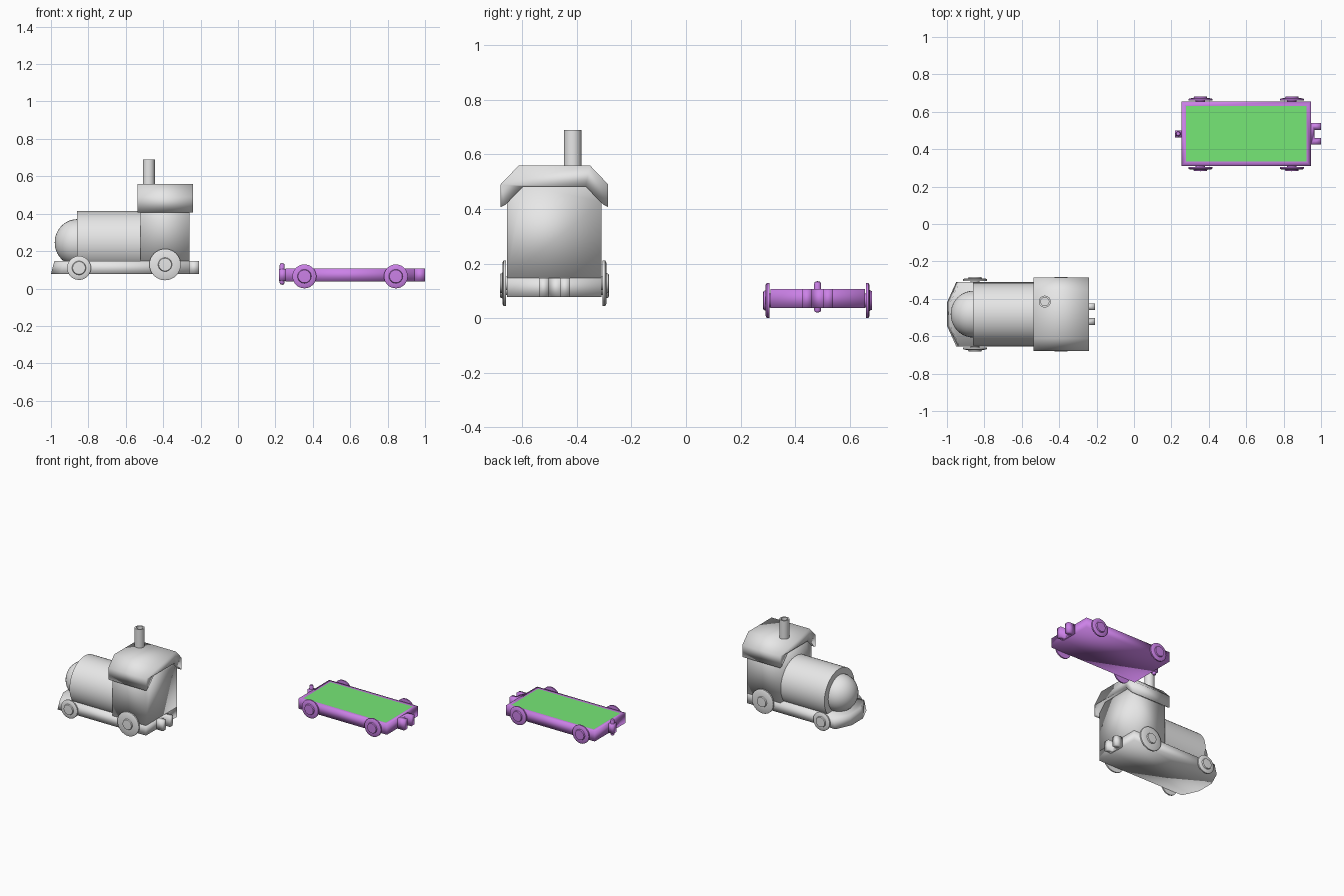
import bpy, bmesh, math
from mathutils import Vector, Matrix

if "Cube" in bpy.data.objects:
    bpy.data.objects.remove(bpy.data.objects["Cube"], do_unlink=True)


def material(name, rgb):
    mat = bpy.data.materials.new(name)
    mat.use_nodes = True
    mat.diffuse_color = (*rgb, 1)
    mat.node_tree.nodes["Principled BSDF"].inputs["Base Color"].default_value = (*rgb, 1)
    return mat


GREY = material("light_grey", (0.8, 0.8, 0.8))
PURPLE = material("purple", (0.6, 0.22, 0.8))
GREEN = material("green", (0.18, 0.8, 0.18))
ENGINE_Y, WAGON_Y = -0.482, 0.482
HALF = 0.173                      # half width of both bodies


def finish(bm, name, mat, angle=None):
    """Turn a bmesh into an object; angle=None smooths every edge."""
    bmesh.ops.remove_doubles(bm, verts=bm.verts, dist=1e-5)
    bmesh.ops.recalc_face_normals(bm, faces=bm.faces)
    mesh = bpy.data.meshes.new(name)
    bm.to_mesh(mesh)
    bm.free()
    mesh.materials.append(mat)
    obj = bpy.data.objects.new(name, mesh)
    bpy.context.collection.objects.link(obj)
    for o in bpy.context.selected_objects:
        o.select_set(False)
    obj.select_set(True)
    bpy.context.view_layer.objects.active = obj
    if angle is None:
        bpy.ops.object.shade_smooth()
    else:
        bpy.ops.object.shade_smooth_by_angle(angle=math.radians(angle))
    return obj


def prism(points, axis, lo, hi):
    """Extrude a closed 2D outline along x (outline in y, z) or z (outline in x, y)."""
    bm = bmesh.new()
    place = (lambda p, t: (t, *p)) if axis == "x" else (lambda p, t: (*p, t))
    face = bm.faces.new([bm.verts.new(place(p, lo)) for p in points])
    grown = bmesh.ops.extrude_face_region(bm, geom=[face])["geom"]
    step = Vector(place((0, 0), hi - lo))
    bmesh.ops.translate(bm, vec=step, verts=[v for v in grown if isinstance(v, bmesh.types.BMVert)])
    return bm


def rect(x0, x1, y0, y1):
    return [(x0, y0), (x1, y0), (x1, y1), (x0, y1)]


def lathe(name, profile, centre, axis, mat, sides=32):
    """Revolve (radius, distance) pairs about an axis through the centre."""
    bm = bmesh.new()
    turn = Vector((0, 0, 1)).rotation_difference(Vector(axis)).to_matrix().to_4x4()
    rings = []
    for r, h in profile:
        rings.append([bm.verts.new((r * math.cos(a), r * math.sin(a), h))
                      for a in (math.tau * i / sides for i in range(sides))])
    for a, b in zip(rings, rings[1:]):
        for i in range(sides):
            j = (i + 1) % sides
            bm.faces.new((a[i], a[j], b[j], b[i]))
    bm.transform(Matrix.Translation(centre) @ turn)
    return finish(bm, name, mat, 40)


def wheel_pair(name, x, y, z, r, mat):
    """Disc wheels with raised hubs on short axles."""
    profile = [(0, 0.14), (0.025, 0.14), (0.025, 0.177), (r, 0.177), (r, 0.186),
               (r * 0.9, 0.19), (0.037, 0.191), (0.034, 0.199), (0, 0.2)]
    for side, sign in (("left", 1), ("right", -1)):
        lathe(f"{name}_{side}", profile, (x, y, z), (0, sign, 0), mat)


def fork(name, x, y, z0, z1, mat):
    """Two-pronged coupling starting at a body end."""
    outline = [(0, -0.057), (0.054, -0.057), (0.054, -0.021), (0.02, -0.021),
               (0.02, 0.021), (0.054, 0.021), (0.054, 0.057), (0, 0.057)]
    finish(prism([(x + a, y + b) for a, b in outline], "z", z0, z1), name, mat)


# Engine chassis with tapered, sloping nose
nose = [(-0.26, -HALF), (-0.26, HALF), (-0.95, HALF), (-1, 0.062), (-1, -0.062), (-0.95, -HALF)]
bm = prism([(x, y + ENGINE_Y) for x, y in nose], "z", 0.077, 0.147)
for v in bm.verts:
    if v.co.x < -0.9 and v.co.z > 0.1:
        v.co.x += 0.018
finish(bm, "engine_chassis", GREY)

# Boiler and rounded front
lathe("boiler", [(0, 0), (0.168, 0), (0.168, 0.36), (0, 0.36)],
      (-0.86, ENGINE_Y, 0.246), (1, 0, 0), GREY, 48)
arc = [math.pi / 2 * i / 10 for i in range(11)]
lathe("boiler_dome", [(0.125 * math.cos(a), 0.121 * math.sin(a)) for a in arc],
      (-0.859, ENGINE_Y, 0.246), (-1, 0, 0), GREY)

# Cab body with shoulders that follow the roof
half_cab = [(HALF, 0.147), (HALF, 0.425), (0.115, 0.49)]
cab = half_cab + [(-y, z) for y, z in reversed(half_cab)]
finish(prism([(y + ENGINE_Y, z) for y, z in cab], "x", -0.52, -0.26), "cab", GREY)

# Bent roof shell
half_roof = [(0.115, 0.482), (0.18, 0.415), (0.197, 0.407), (0.197, 0.49), (0.13, 0.56)]
roof = half_roof + [(-y, z) for y, z in reversed(half_roof)]
finish(prism([(y + ENGINE_Y, z) for y, z in roof], "x", -0.537, -0.24), "cab_roof", GREY)

# Hollow chimney
lathe("chimney", [(0.032, 0.54), (0.032, 0.69), (0.022, 0.69), (0.022, 0.62), (0, 0.62)],
      (-0.477, -0.415, 0), (0, 0, 1), GREY, 24)

wheel_pair("engine_front_wheel", -0.85, ENGINE_Y, 0.11, 0.064, GREY)
wheel_pair("engine_rear_wheel", -0.39, ENGINE_Y, 0.128, 0.084, GREY)
fork("engine_rear_fork", -0.262, ENGINE_Y, 0.077, 0.147, GREY)

# Flat wagon with an inset coloured deck
bm = prism(rect(0.254, 0.946, WAGON_Y - HALF, WAGON_Y + HALF), "z", 0.037, 0.107)
bmesh.ops.recalc_face_normals(bm, faces=bm.faces)
deck = max(bm.faces, key=lambda f: f.calc_center_median().z)
bmesh.ops.inset_region(bm, faces=[deck], thickness=0.034)
wagon = finish(bm, "wagon_body", PURPLE)
wagon.data.materials.append(GREEN)
up = [p for p in wagon.data.polygons if p.normal.z > 0.9]
max(up, key=lambda p: p.area).material_index = 1

for name, x in (("wagon_front_wheel", 0.355), ("wagon_rear_wheel", 0.844)):
    wheel_pair(name, x, WAGON_Y, 0.065, 0.064, PURPLE)
fork("wagon_rear_fork", 0.946, WAGON_Y, 0.037, 0.107, PURPLE)

# Wagon front coupling: tongue and upright pin
finish(prism(rect(0.219, 0.258, WAGON_Y - 0.019, WAGON_Y + 0.019), "z", 0.04, 0.105),
       "wagon_tongue", PURPLE)
lathe("wagon_coupling_pin", [(0, 0.02), (0.01, 0.023), (0.013, 0.03), (0.013, 0.126),
                             (0.01, 0.133), (0, 0.136)],
      (0.236, WAGON_Y, 0), (0, 0, 1), PURPLE, 16)
